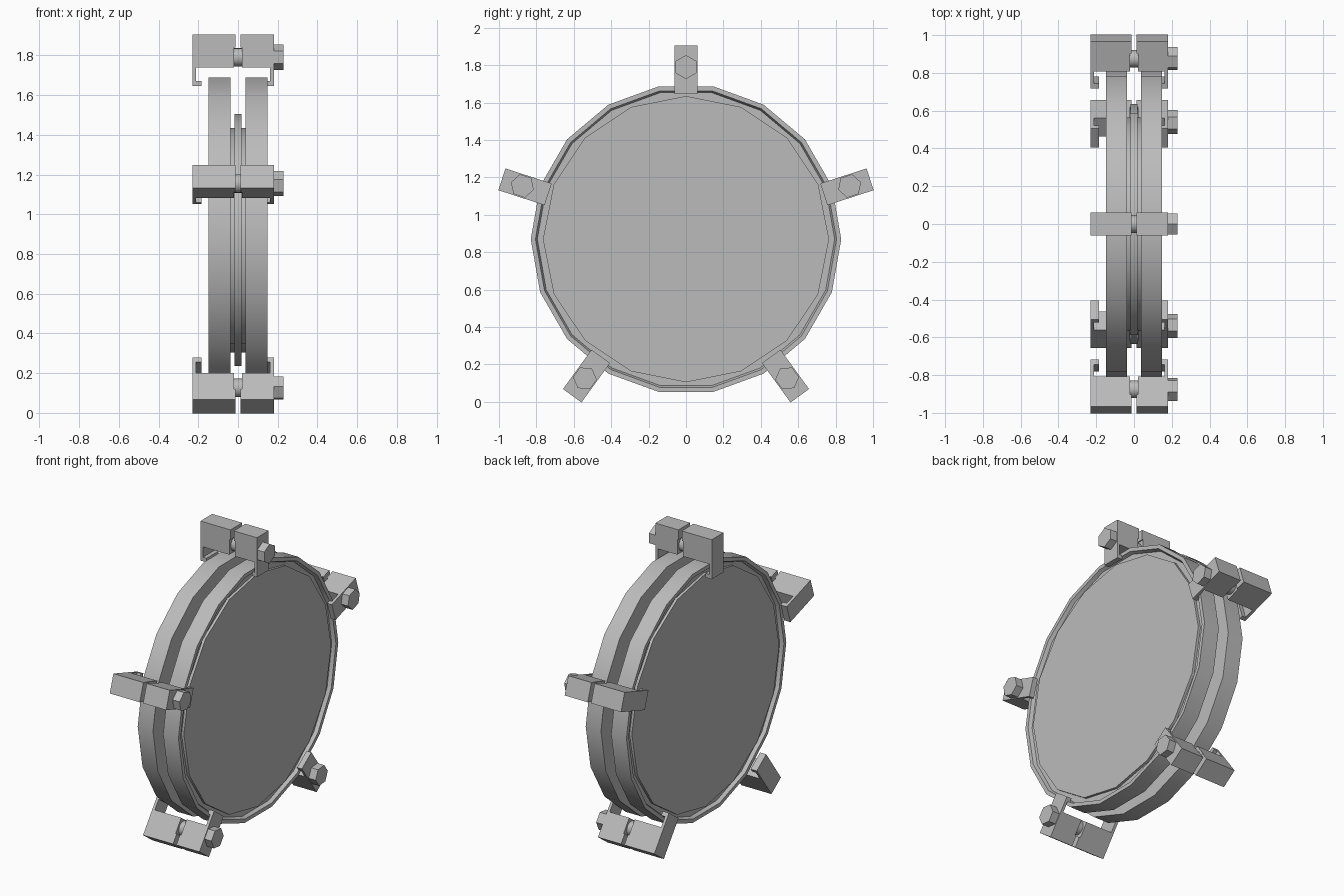
import bpy, bmesh, math
from mathutils import Matrix, Vector

cube = bpy.data.objects.get("Cube")
if cube:
    bpy.data.objects.remove(cube, do_unlink=True)

grey = bpy.data.materials.new("plain_grey")
grey.use_nodes = True
COLOUR = (0.5, 0.5, 0.5, 1)
grey.diffuse_color = COLOUR
grey.node_tree.nodes["Principled BSDF"].inputs["Base Color"].default_value = COLOUR

CENTRE = Vector((0, 0, 0.87))


def finish(name, bm, matrix=None, smooth=False):
    """Turn a bmesh into a coloured object, placed by an optional matrix."""
    if matrix:
        bm.transform(matrix)
    bmesh.ops.recalc_face_normals(bm, faces=bm.faces)
    mesh = bpy.data.meshes.new(name)
    bm.to_mesh(mesh)
    bm.free()
    mesh.materials.append(grey)
    obj = bpy.data.objects.new(name, mesh)
    bpy.context.collection.objects.link(obj)
    if smooth:
        bpy.ops.object.select_all(action='DESELECT')
        obj.select_set(True)
        bpy.context.view_layer.objects.active = obj
        bpy.ops.object.shade_smooth_by_angle(angle=math.radians(30))
    return obj


def lathe_x(name, profile, sides, matrix, smooth=True):
    """Spin (x, radius) points about the x axis and cap both ends."""
    bm = bmesh.new()
    rings = []
    for x, r in profile:
        angles = [2 * math.pi * i / sides for i in range(sides)]
        rings.append([bm.verts.new((x, r * math.cos(a), r * math.sin(a))) for a in angles])
    for a, b in zip(rings, rings[1:]):
        for i in range(sides):
            j = (i + 1) % sides
            bm.faces.new((a[i], a[j], b[j], b[i]))
    bm.faces.new(rings[0])
    bm.faces.new(rings[-1])
    return finish(name, bm, matrix, smooth)


def extrude_y(name, profile, half_width, matrix):
    """Extrude a closed (x, z) outline along y."""
    bm = bmesh.new()
    face = bm.faces.new([bm.verts.new((x, -half_width, z)) for x, z in profile])
    moved = bmesh.ops.extrude_face_region(bm, geom=[face])["geom"]
    bmesh.ops.translate(bm, vec=(0, 2 * half_width, 0),
                        verts=[v for v in moved if isinstance(v, bmesh.types.BMVert)])
    return finish(name, bm, matrix)


# Two flanges, each with a raised outer lip and a face plate
at_centre = Matrix.Translation(CENTRE)
for side, s in (("right", -1), ("left", 1)):
    lathe_x(f"{side}_flange", [(s * 0.037, 0.83), (s * 0.148, 0.83),
                               (s * 0.148, 0.805), (s * 0.125, 0.795)], 18, at_centre)
    lathe_x(f"{side}_face_plate", [(s * 0.12, 0.765), (s * 0.142, 0.765)], 16, at_centre)

# Hub and sealing disc between the flanges
lathe_x("hub", [(-0.04, 0.565), (0.04, 0.565)], 16, at_centre)
lathe_x("centre_disc", [(-0.018, 0.635), (0.018, 0.635)], 16, at_centre)

# Jaw outlines in (x, distance from axis), relieved around the bolt
JAW_A = [(-0.23, 1.035), (-0.012, 1.035), (-0.012, 0.97), (-0.02, 0.97), (-0.02, 0.87),
         (-0.212, 0.87), (-0.212, 0.802), (-0.185, 0.802), (-0.185, 0.775), (-0.23, 0.775)]
JAW_B = [(0.18, 1.035), (0.012, 1.035), (0.012, 0.97), (0.02, 0.97), (0.02, 0.87),
         (0.162, 0.87), (0.162, 0.802), (0.145, 0.802), (0.145, 0.775), (0.18, 0.775)]

# Five claw clamps around the rim, each with a hex bolt
for k in range(5):
    place = at_centre @ Matrix.Rotation(2 * math.pi * k / 5, 4, 'X')
    extrude_y(f"clamp_{k + 1}_right_jaw", JAW_A, 0.061, place)
    extrude_y(f"clamp_{k + 1}_left_jaw", JAW_B, 0.061, place)
    bolt = place @ Matrix.Translation((0, 0, 0.92)) @ Matrix.Rotation(math.pi / 2, 4, 'X')
    lathe_x(f"clamp_{k + 1}_bolt_shaft", [(-0.1, 0.047), (0.19, 0.047)], 16, bolt)
    lathe_x(f"clamp_{k + 1}_bolt_head", [(0.18, 0.064), (0.23, 0.064)], 6, bolt, False)
